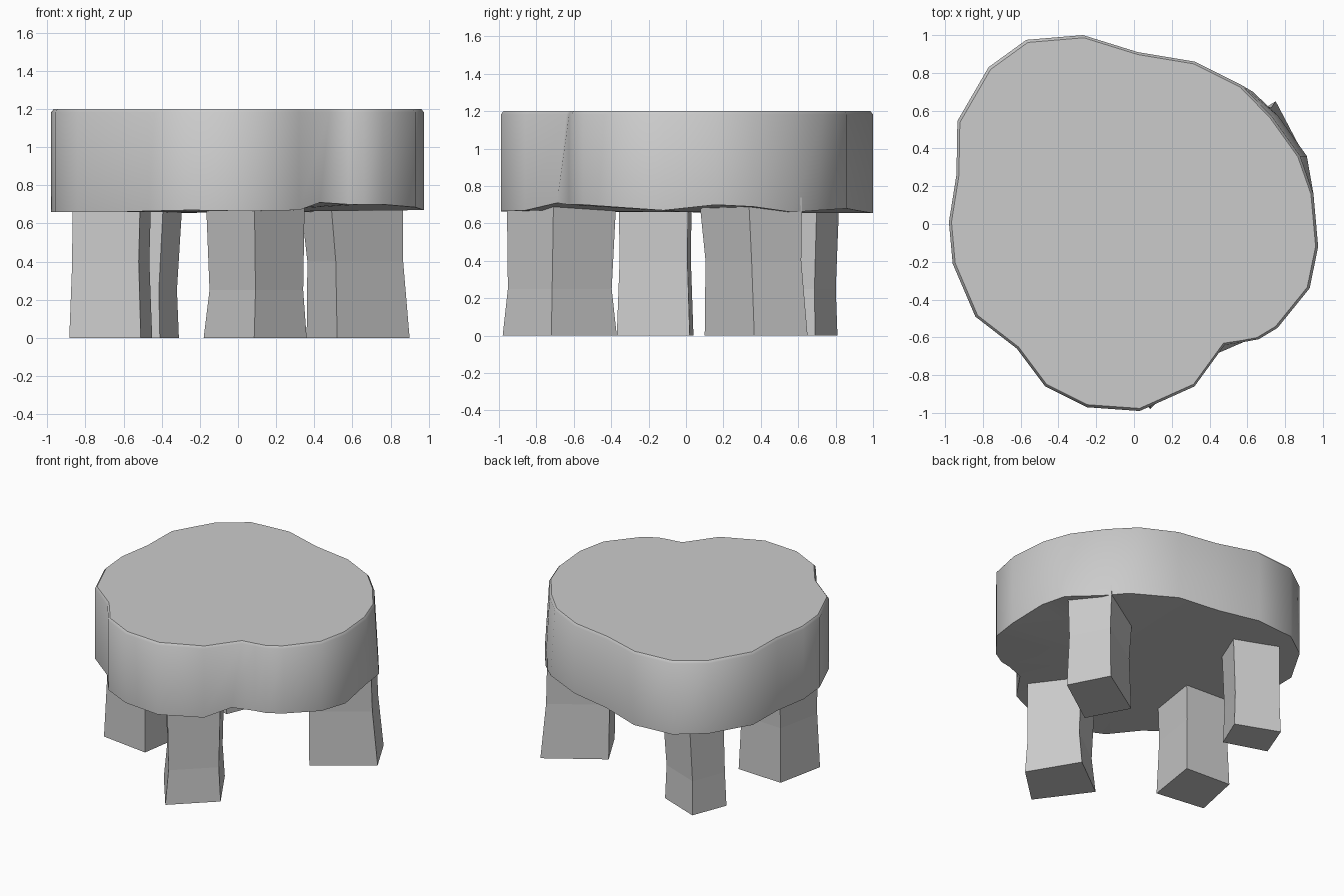
import bpy, math
from mathutils import Vector

if "Cube" in bpy.data.objects:
    bpy.data.objects.remove(bpy.data.objects["Cube"])


def make_object(name, verts, faces):
    mesh = bpy.data.meshes.new(name)
    mesh.from_pydata(verts, [], faces)
    mesh.update()
    obj = bpy.data.objects.new(name, mesh)
    bpy.context.collection.objects.link(obj)
    return obj


def bridge(rings, n):
    return [(r * n + i, r * n + (i + 1) % n, (r + 1) * n + (i + 1) % n, (r + 1) * n + i)
            for r in range(rings - 1) for i in range(n)]


# Slab outline, counter-clockwise: x, y and height of the wavy lower edge
OUTLINE = [
    (0.975, -0.12, .67), (0.95, 0.16, .70), (0.88, 0.36, .69), (0.73, 0.57, .66),
    (0.57, 0.735, .67), (0.32, 0.86, .68), (0.02, 0.91, .67), (-0.27, 1.0, .655),
    (-0.57, 0.975, .655), (-0.77, 0.83, .66), (-0.935, 0.545, .66), (-0.94, 0.26, .66),
    (-0.98, 0.01, .66), (-0.96, -0.21, .66), (-0.84, -0.49, .66), (-0.62, -0.66, .66),
    (-0.47, -0.86, .665), (-0.25, -0.97, .67), (0.03, -0.99, .665), (0.32, -0.86, .67),
    (0.48, -0.64, .71), (0.58, -0.625, .70), (0.66, -0.61, .70), (0.76, -0.55, .70),
    (0.93, -0.34, .685),
]
# Lower-edge points that flare away from the upper edge
FLARE = {2: (0.915, 0.36), 3: (0.765, 0.57), 4: (0.63, 0.70), 20: (0.43, -0.69)}

n = len(OUTLINE)
low = [(*FLARE.get(i, (x, y)), z) for i, (x, y, z) in enumerate(OUTLINE)]
high = [(x, y, 1.183) for x, y, z in OUTLINE]
rim = [(x * .986, y * .986, 1.2) for x, y, z in OUTLINE]
faces = bridge(3, n)
faces.append(tuple(range(2 * n, 3 * n)))
faces += [((i + 1) % n, i, 3 * n) for i in range(n)]
slab = make_object("seat_slab", low + high + rim + [(0, 0, .66)], faces)
bpy.context.view_layer.objects.active = slab
slab.select_set(True)
bpy.ops.object.shade_smooth_by_angle(angle=math.radians(42))


# Four-sided leg: foot corners, then waist and top rings as (z, scale, dx, dy)
def leg(name, foot, *rings):
    foot = [Vector(p) for p in foot]
    centre = sum(foot, Vector((0, 0))) / 4
    verts = []
    for z, s, dx, dy in ((0, 1, 0, 0),) + rings:
        for p in foot:
            q = centre + (p - centre) * s + Vector((dx, dy))
            verts.append((q.x, q.y, z))
    make_object(name, verts, bridge(3, 4) + [(3, 2, 1, 0), (8, 9, 10, 11)])


leg("right_leg", [(.90, .365), (.75, .65), (.36, .40), (.52, .10)],
    (.40, .93, -.015, -.015), (.74, 1, -.035, -.03))
leg("front_leg", [(.36, -.72), (.15, -.37), (-.18, -.62), (.085, -.98)],
    (.25, .91, .005, 0), (.74, .96, 0, .01))
leg("left_leg", [(-.51, -.37), (-.45, .02), (-.81, .04), (-.885, -.32)],
    (.40, .93, 0, 0), (.74, .95, .005, 0))
leg("back_leg", [(-.41, .45), (-.31, .69), (-.62, .81), (-.72, .55)],
    (.25, .95, 0, 0), (.74, 1, .02, .01))
